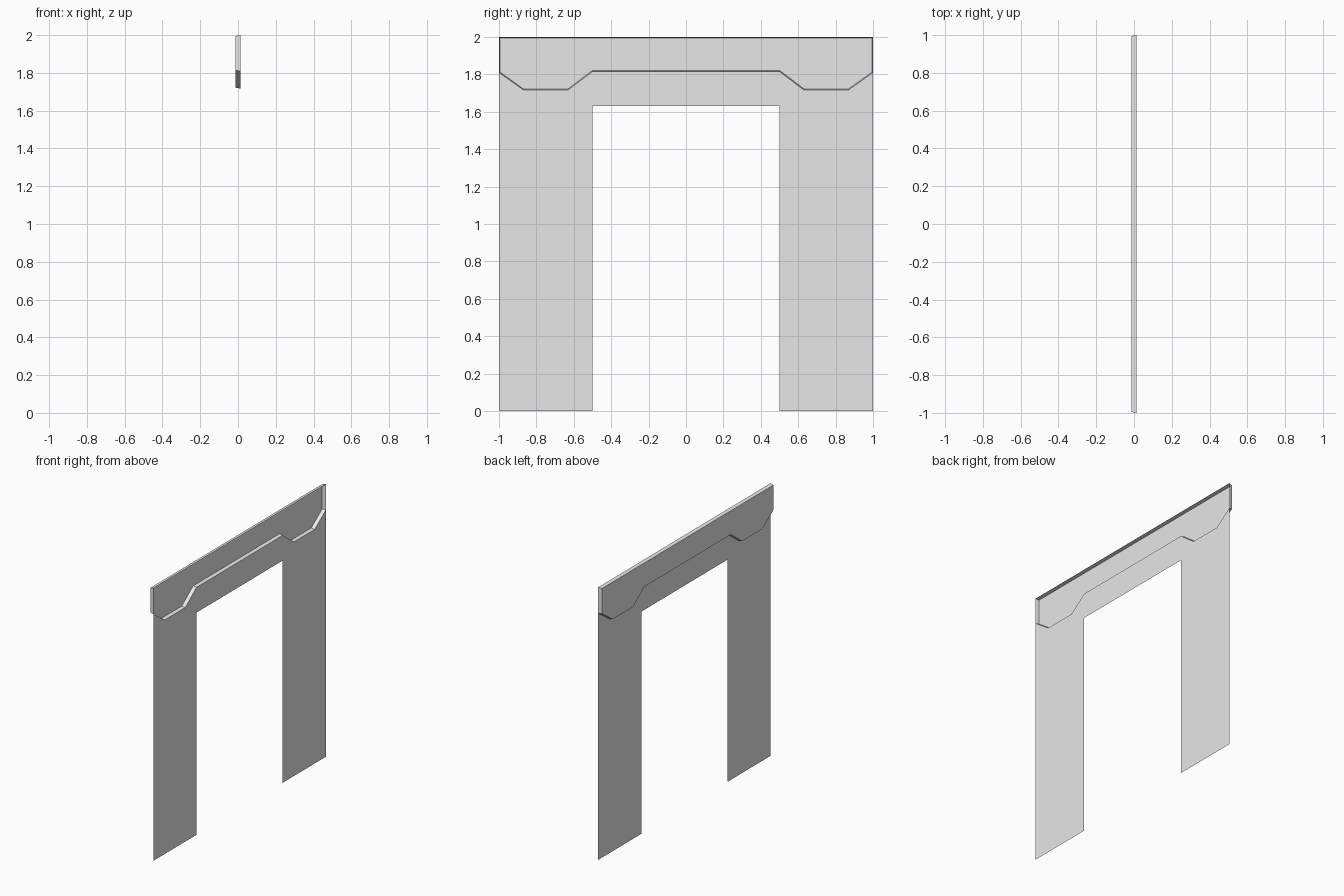
import bpy
import bmesh

cube = bpy.data.objects.get("Cube")
if cube:
    bpy.data.objects.remove(cube, do_unlink=True)

DEPTH = 0.026     # how far the header stands out from the wall sheet
TAPER = 0.005     # slope of the header's rim
TOP = 2.0

grey = bpy.data.materials.new("light grey")
grey.use_nodes = True
colour = (0.8, 0.8, 0.8, 1)
grey.diffuse_color = colour
grey.node_tree.nodes["Principled BSDF"].inputs["Base Color"].default_value = colour


def mirrored(half):
    """Complete a (y, z) line, given from the outside in, across y = 0."""
    return [(-y, z) for y, z in half] + [(y, z) for y, z in reversed(half)]


def sheet(name, outline, recess=0):
    """Flat sheet facing +x, optionally pressed back into an open tray."""
    bm = bmesh.new()
    face = bm.faces.new([bm.verts.new((DEPTH / 2, y, z)) for y, z in outline])
    bm.normal_update()
    if recess:
        bmesh.ops.inset_region(bm, faces=[face], thickness=TAPER, depth=-recess,
                               use_boundary=True, use_even_offset=True)
    mesh = bpy.data.meshes.new(name)
    bm.to_mesh(mesh)
    bm.free()
    mesh.materials.append(grey)
    obj = bpy.data.objects.new(name, mesh)
    bpy.context.collection.objects.link(obj)
    return obj


# Stepped line where the header meets the wall
step = mirrored([(1, 1.81), (0.87, 1.717), (0.63, 1.717), (0.5, 1.815)])

# Wall with two legs around the doorway
doorway = mirrored([(1, 0), (0.5, 0), (0.5, 1.63)])
sheet("doorway_wall", doorway + step[::-1])

# Hollow header, standing out on one side and open on the other
sheet("header_panel", step + [(1, TOP), (-1, TOP)], recess=DEPTH)
